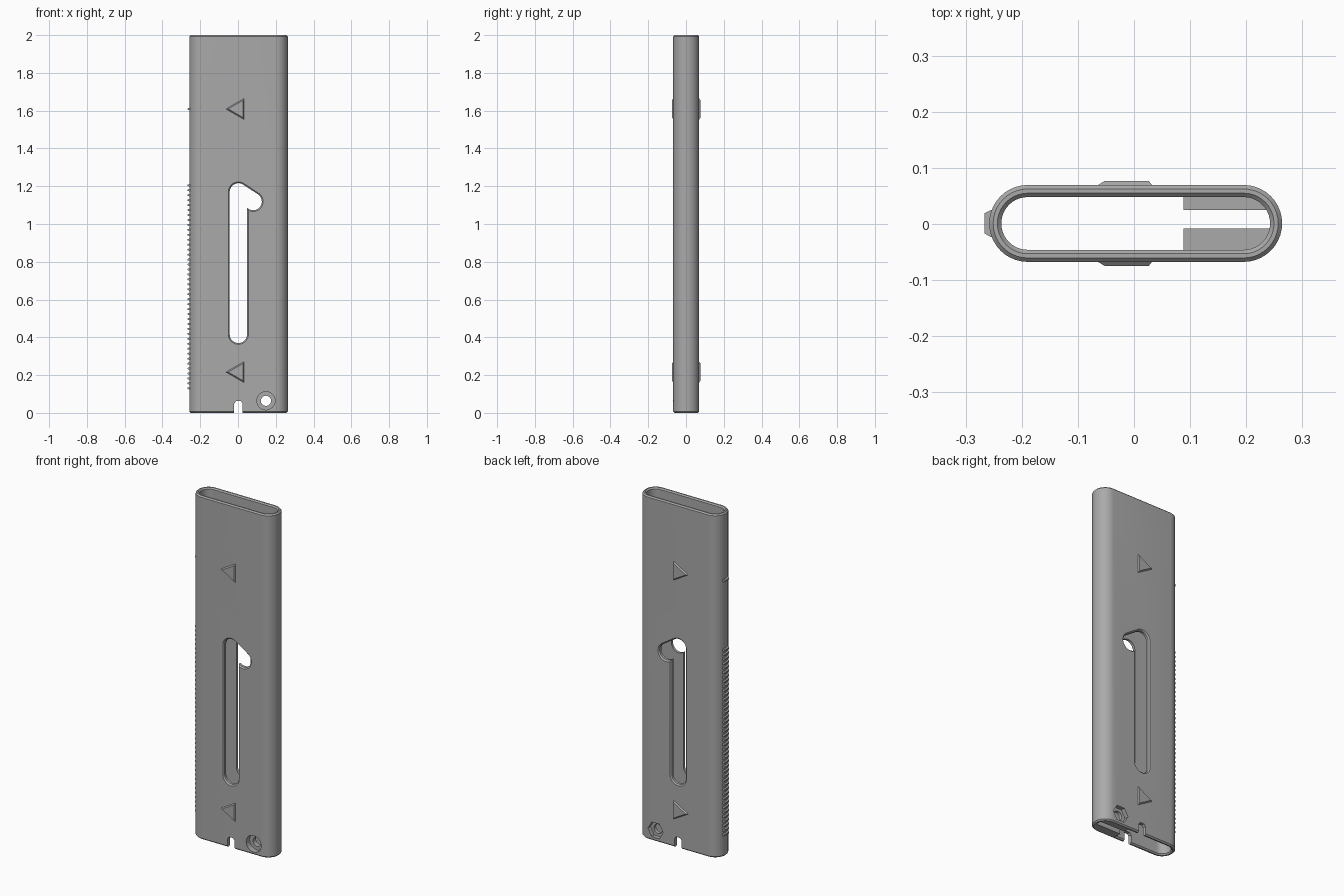
import bpy, bmesh, math
from mathutils import Vector

cube = bpy.data.objects.get("Cube")
if cube:
    bpy.data.objects.remove(cube, do_unlink=True)

grey = bpy.data.materials.new("plain grey")
grey.use_nodes = True
grey.diffuse_color = (0.4, 0.4, 0.4, 1)
grey.node_tree.nodes["Principled BSDF"].inputs["Base Color"].default_value = (0.4, 0.4, 0.4, 1)

CX, CY, R, HALF, H = 0.003, 0.001, 0.0685, 0.1925, 2.0
WALL, CH = 0.0215, 0.007
FRONT, BACK = CY - R, CY + R


def loft(name, rings):
    """Closed solid through a list of matching point rings."""
    bm = bmesh.new()
    rows = [[bm.verts.new(p) for p in ring] for ring in rings]
    for a, b in zip(rows, rows[1:]):
        for i in range(len(a)):
            j = (i + 1) % len(a)
            bm.faces.new((a[i], a[j], b[j], b[i]))
    bm.faces.new(rows[0][::-1])
    bm.faces.new(rows[-1])
    bmesh.ops.recalc_face_normals(bm, faces=bm.faces)
    mesh = bpy.data.meshes.new(name)
    bm.to_mesh(mesh)
    bm.free()
    mesh.materials.append(grey)
    obj = bpy.data.objects.new(name, mesh)
    bpy.context.collection.objects.link(obj)
    return obj


def box(name, x0, x1, y0, y1, z0, z1):
    return loft(name, [[(x0, y0, z), (x1, y0, z), (x1, y1, z), (x0, y1, z)] for z in (z0, z1)])


def capsule(a, b, r, n=20):
    """2D outline of a slot running from a to b with radius r."""
    a, b = Vector(a), Vector(b)
    ang = math.atan2(b.y - a.y, b.x - a.x)
    pts = []
    for centre, start in ((b, ang - math.pi / 2), (a, ang + math.pi / 2)):
        for i in range(n + 1):
            t = start + math.pi * i / n
            pts.append((centre.x + r * math.cos(t), centre.y + r * math.sin(t)))
    return pts


def flat_ring(r, z):
    return [(x, y, z) for x, y in capsule((CX - HALF, CY), (CX + HALF, CY), r)]


def polygon(x, z, r, n, y):
    return [(x + r * math.cos(math.tau * i / n), y, z + r * math.sin(math.tau * i / n))
            for i in range(n)]


def cut(target, cutter):
    mod = target.modifiers.new("cut", 'BOOLEAN')
    mod.operation = 'DIFFERENCE'
    mod.solver = 'EXACT'
    mod.object = cutter
    bpy.context.view_layer.update()
    mesh = bpy.data.meshes.new_from_object(
        target.evaluated_get(bpy.context.evaluated_depsgraph_get()))
    target.modifiers.clear()
    target.data = mesh
    bpy.data.objects.remove(cutter, do_unlink=True)


# Sleeve: rounded flat tube with chamfered rims
sleeve = loft("sleeve", [flat_ring(R - CH, 0), flat_ring(R, CH),
                         flat_ring(R, H - CH), flat_ring(R - CH, H)])
inner = R - WALL
void = loft("void", [flat_ring(inner + 2 * CH, -CH), flat_ring(inner, CH),
                     flat_ring(inner, H - CH), flat_ring(inner + 2 * CH, H + CH)])

# Screw blocks left standing inside the lower left corner
cut(void, box("rear_block", 0.088, 0.3, 0.025, 0.1, -0.05, 0.125))
cut(void, box("front_block", 0.088, 0.3, -0.1, -0.008, -0.05, 0.125))
cut(sleeve, void)

# Hooked guide slot with chamfered edges, through both walls
SLOT_R = 0.046
for a, b in (((0.002, 0.416), (0.002, 1.17)), ((0.002, 1.17), (0.08, 1.119))):
    rings = []
    for y, r in ((FRONT - CH, SLOT_R + 2 * CH), (FRONT + CH, SLOT_R),
                 (BACK - CH, SLOT_R), (BACK + CH, SLOT_R + 2 * CH)):
        rings.append([(x, y, z) for x, z in capsule(a, b, r)])
    cut(sleeve, loft("slot_cutter", rings))

# Small round-cornered notch in the bottom edge
profile = [(-0.02, -0.05), (0.025, -0.05), (0.025, 0.05), (0.015, 0.062), (-0.01, 0.062), (-0.02, 0.05)]
cut(sleeve, loft("notch_cutter", [[(x, y, z) for x, z in profile] for y in (-0.2, 0.2)]))

# Screw hole, head recess at the front, nut recess at the back
SX, SZ = 0.148, 0.064
for r, n, y0, y1 in ((0.027, 32, -0.2, 0.2), (0.048, 32, -0.2, FRONT + 0.032),
                     (0.049, 6, BACK - 0.024, 0.2)):
    cut(sleeve, loft("screw_cutter", [polygon(SX, SZ, r, n, y) for y in (y0, y1)]))

# Raised direction arrows on both broad faces
for level, z in (("upper", 1.609), ("lower", 0.216)):
    for face, y, side in (("front", FRONT, -1), ("back", BACK, 1)):
        rings = []
        for r, dy in ((0.064, -0.004), (0.064, 0), (0.052, 0.0075)):
            rings.append([(-x, py, pz) for x, py, pz in polygon(0, z, r, 3, y + side * dy)])
        loft(f"{level}_{face}_arrow", rings)


# Raised scale marks along the right edge
def mark(name, z, half):
    edge = CX - HALF - R
    rings = []
    for x, w, h in ((edge + 0.008, 0.024, half), (edge + 0.003, 0.024, half),
                    (edge - 0.0085, 0.018, half * 0.5)):
        rings.append([(x, CY - w, z - h), (x, CY + w, z - h), (x, CY + w, z + h), (x, CY - w, z + h)])
    loft(name, rings)


COUNT = 42
for i in range(COUNT):
    mark(f"scale_mark_{i + 1}", 0.13 + 1.075 * i / (COUNT - 1), 0.007)
mark("top_scale_mark", 1.609, 0.007)

# Smooth the curved walls, keep the edges crisp
bpy.ops.object.select_all(action='DESELECT')
sleeve.select_set(True)
bpy.context.view_layer.objects.active = sleeve
bpy.ops.object.shade_smooth_by_angle(angle=math.radians(30))
